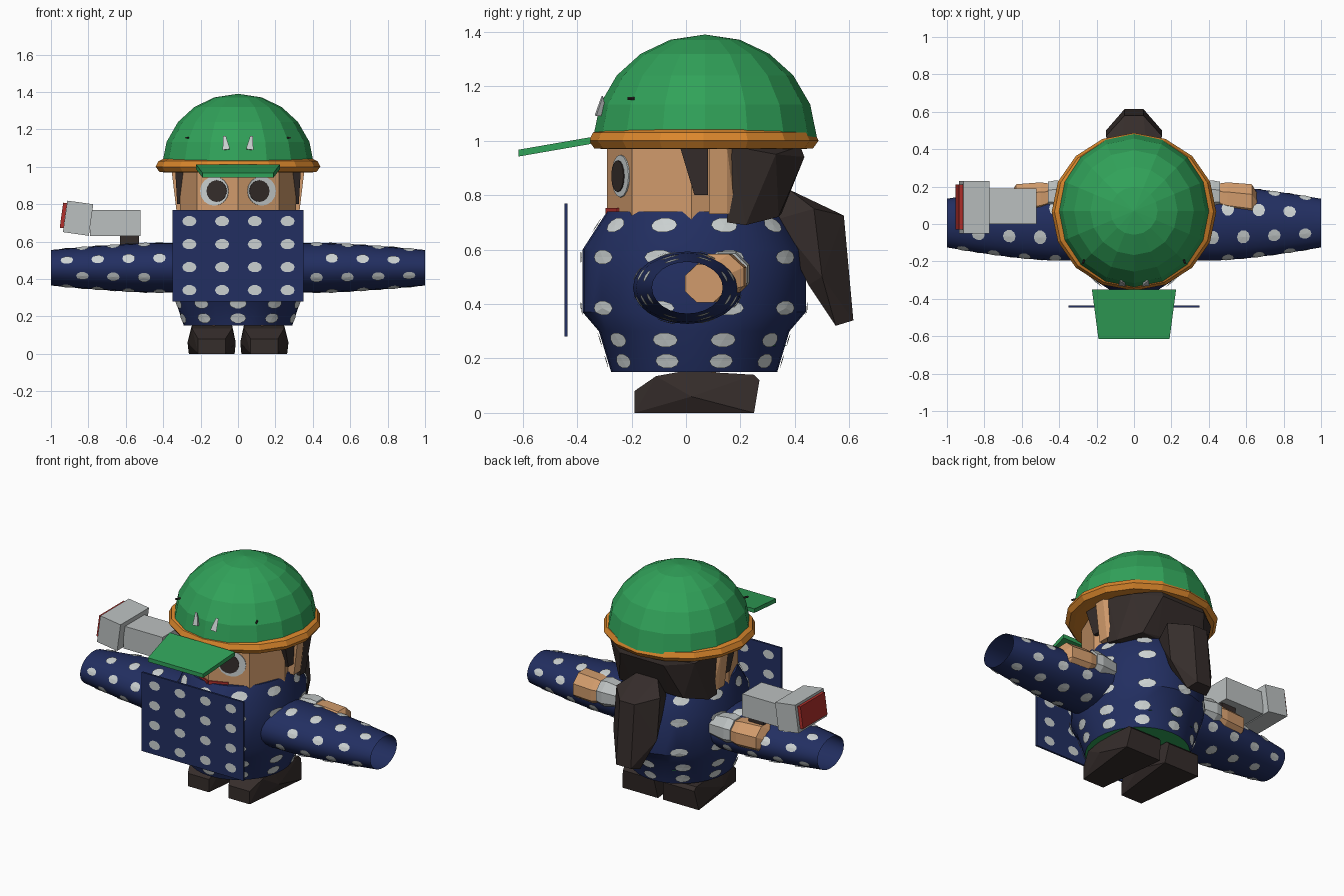
import bpy, bmesh
from math import sin, cos, pi, radians
from mathutils import Vector, Matrix

if "Cube" in bpy.data.objects:
    bpy.data.objects.remove(bpy.data.objects["Cube"])


def material(name, rgb):
    m = bpy.data.materials.new(name)
    m.use_nodes = True
    m.diffuse_color = (*rgb, 1)
    m.node_tree.nodes["Principled BSDF"].inputs["Base Color"].default_value = (*rgb, 1)
    return m


navy = material("navy cloth", (.016, .028, .12))
white = material("pale spot", (.60, .64, .64))
green = material("green", (.03, .36, .10))
orange = material("orange", (.70, .24, .025))
skin = material("skin", (.64, .33, .15))
dark = material("dark brown", (.036, .026, .024))
grey = material("grey metal", (.50, .53, .53))
red = material("red", (.45, .03, .025))


def finish(name, bm, mats, smooth=False, fix=True):
    if fix:
        bmesh.ops.recalc_face_normals(bm, faces=bm.faces[:])
    me = bpy.data.meshes.new(name)
    bm.to_mesh(me)
    bm.free()
    for m in mats if isinstance(mats, list) else [mats]:
        me.materials.append(m)
    ob = bpy.data.objects.new(name, me)
    bpy.context.collection.objects.link(ob)
    if smooth:
        bpy.ops.object.select_all(action='DESELECT')
        ob.select_set(True)
        bpy.context.view_layer.objects.active = ob
        bpy.ops.object.shade_smooth_by_angle(angle=radians(30))
    return ob


def ring(c, u, v, n, phase=0):
    """Points of an ellipse round c with half axes u and v."""
    c, u, v = Vector(c), Vector(u), Vector(v)
    return [c + u * cos(2 * pi * (i + phase) / n) + v * sin(2 * pi * (i + phase) / n) for i in range(n)]


def zring(z, rx, ry, cy, n, phase=0):
    return ring((0, cy, z), (rx, 0, 0), (0, ry, 0), n, phase)


def xring(x, y, z, ry, rz, n, phase=0):
    return ring((x, y, z), (0, ry, 0), (0, 0, rz), n, phase)


def loft(name, rings, mats, caps=True, smooth=False):
    bm = bmesh.new()
    vs = [[bm.verts.new(p) for p in r] for r in rings]
    n = len(vs[0])
    for a, b in zip(vs, vs[1:]):
        for i in range(n):
            bm.faces.new((a[i], a[(i + 1) % n], b[(i + 1) % n], b[i]))
    if caps:
        bm.faces.new(vs[0])
        bm.faces.new(vs[-1])
    bmesh.ops.remove_doubles(bm, verts=bm.verts[:], dist=.0005)
    return finish(name, bm, mats, smooth)


def hull(name, pts, mat):
    bm = bmesh.new()
    for p in pts:
        bm.verts.new(p)
    bmesh.ops.convex_hull(bm, input=bm.verts[:])
    return finish(name, bm, mat)


def box(name, lo, hi, mat, tilt=0):
    lo, hi = Vector(lo), Vector(hi)
    bm = bmesh.new()
    bmesh.ops.create_cube(bm, size=1)
    bmesh.ops.scale(bm, vec=hi - lo, verts=bm.verts[:])
    bmesh.ops.rotate(bm, matrix=Matrix.Rotation(tilt, 3, 'Y'), verts=bm.verts[:])
    bmesh.ops.translate(bm, vec=(lo + hi) / 2, verts=bm.verts[:])
    return finish(name, bm, mat)


def spots(name, surface, centres, du, dv):
    """Thin round patches that follow a surface(u, v)."""
    bm = bmesh.new()
    for u, v in centres:
        mid = bm.verts.new(surface(u, v))
        rim = [bm.verts.new(surface(u + du * cos(a * pi / 5), v + dv * sin(a * pi / 5))) for a in range(10)]
        for i in range(10):
            bm.faces.new((mid, rim[i], rim[(i + 1) % 10]))
    return finish(name, bm, white, fix=False)


# Tunic: lathe-like body with a green underside
PROFILE = [(.15, .29, .305), (.30, .34, .35), (.37, .35, .41), (.60, .35, .41), (.74, .30, .32)]
tunic = loft("tunic", [zring(z, rx, ry, .03, 32) for z, rx, ry in PROFILE], [navy, green], smooth=True)
for f in tunic.data.polygons:
    f.material_index = int(f.normal.z < -.9)


def tunic_surface(a, z):
    for (z0, x0, y0), (z1, x1, y1) in zip(PROFILE, PROFILE[1:]):
        if z <= z1:
            break
    t = (z - z0) / (z1 - z0)
    return Vector(((x0 + (x1 - x0) * t + .007) * cos(a), .03 + (y0 + (y1 - y0) * t + .007) * sin(a), z))


rows = (.19, .268, .385, .572, .69)
spots("tunic_spots", tunic_surface, [(radians(18 + 36 * k), z) for z in rows for k in range(10)], .14, .027)

# Sash edge showing at the back of the tunic
hull("sash", zring(.245, .30, .30, .068, 12) + zring(.255, .30, .30, .06, 12)
     + [(x, .31, .28) for x in (-.12, .12)], green)

# Front cloth panel with spots on both sides
box("front_panel", (-.35, -.447, .28), (.35, -.435, .77), navy)
grid = [(-.26 + .175 * i, .34 + .123 * j) for i in range(4) for j in range(4)]
spots("panel_spots_front", lambda x, z: (x, -.45, z), grid, .038, .028)
spots("panel_spots_back", lambda x, z: (-x, -.432, z), grid, .038, .028)

# Shoes
for side, s in (("left", 1), ("right", -1)):
    outline = [(-.19, 0), (-.19, .08), (-.11, .135), (.0, .155), (.25, .14), (.27, .12), (.25, 0)]
    pts = []
    for y, z in outline:
        inset = .04 if z > .1 else .012
        taper = .05 if y < -.15 else 0
        pts += [(s * (.012 + inset * .5 + taper), y, z), (s * (.27 - inset * .6 - taper), y, z),
                (s * .012, .02, .06), (s * .27, .02, .06)]
    hull(side + "_shoe", pts, dark)
    hull(side + "_leg", ring((s * .13, .04, .13), (.07, 0, 0), (0, .07, 0), 8)
         + ring((s * .13, .04, .17), (.07, 0, 0), (0, .07, 0), 8), skin)

# Sleeves, hands and cuffs
for side, s in (("left", 1), ("right", -1)):
    def sleeve_radii(x):
        t = max(0, (x - .45) / .55)
        return .2 - .07 * t ** 1.4, .133 - .038 * t ** 1.4

    def sleeve_surface(x, a, grow=.005):
        ry, rz = sleeve_radii(x)
        return Vector((s * x, .005 + (ry + grow) * cos(s * a), .46 + (rz + grow) * sin(s * a)))

    loft(side + "_sleeve", [xring(s * x, .005, .46, *sleeve_radii(x), 24)
                            for x in (.2, .45, .6, .75, .88, 1)], navy, caps=False, smooth=True)
    centres = [(.42 + .165 * k + (.082 if j % 2 else 0), radians(22.5 + 45 * j))
               for j in range(8) for k in range(4 - j % 2)]
    spots(side + "_sleeve_spots", sleeve_surface, centres, .034, .2)
    loft(side + "_cuff", [xring(s * .30, .15, .51, .07, .07, 8, .5), xring(s * .42, .15, .51, .09, .09, 8, .5),
                          xring(s * .46, .15, .51, .082, .082, 8, .5)], grey)
    loft(side + "_hand", [xring(s * .44, .145, .505, .075, .075, 8, .5), xring(s * .50, .135, .50, .095, .09, 8, .5),
                          xring(s * .63, .12, .50, .10, .09, 8, .5), xring(s * .67, .07, .475, .08, .075, 8, .5)], skin)

# Hand-held device
box("device_grip", (-.63, .06, .52), (-.53, .14, .64), dark)
box("device_body", (-.79, 0, .63), (-.52, .19, .77), grey)
box("device_head", (-.925, -.05, .64), (-.785, .23, .81), grey, radians(8))
box("device_red_face", (-.944, -.03, .672), (-.924, .21, .807), red, radians(8))

# Head: octagonal, with an edge down the middle of the face
loft("head", [zring(z, .31, .31, .02, 8) for z in (.70, .99)], skin)


def face_plate(name, s, offset, z, half_w, half_h, lift, n, mat):
    """Thin plate lying on one of the two front faces of the head."""
    a = radians(22.5)
    normal, along = Vector((s * sin(a), -cos(a), 0)), Vector((s * cos(a), sin(a), 0))
    base = Vector((0, .02, z)) + normal * .2864 + along * offset
    u, v = along * half_w, Vector((0, 0, half_h))
    phase = .5 if n == 4 else 0
    loft(name, [ring(base, u, v, n, phase), ring(base + normal * lift, u, v, n, phase)], mat)


for side, s in (("left", 1), ("right", -1)):
    face_plate(side + "_eye", s, .017, .87, .082, .078, .005, 16, white)
    face_plate(side + "_pupil", s, .002, .87, .058, .058, .009, 16, dark)
    face_plate(side + "_mouth", s, -.06, .735, .08, .025, .008, 4, red)
    hull(side + "_sideburn", [(s * x, y, z) for x, z in ((.27, .97), (.335, .97), (.27, .80), (.325, .80))
                              for y in (-.02 + (.97 - z) * .3, .08)], dark)
    hull(side + "_ear", [(s * x, y, z) for x, z in ((.25, .98), (.355, .98), (.25, .73), (.325, .73))
                         for y in (.085, .15)] + [(s * .31, .18, z) for z in (.74, .98)], skin)

# Back hair and ponytail
hull("back_hair", [(s * x, y, z) for s in (-1, 1) for x, y, z in (
    (.33, .17, .98), (.32, .15, .70), (.31, .22, .69), (.22, .34, .72), (.29, .33, .95),
    (.15, .42, .98), (.15, .435, .94), (.12, .35, .73))], dark)
hull("ponytail", [(s * x, y, z) for s in (-1, 1) for x, y, z in (
    (.07, .38, .82), (.10, .33, .71), (.15, .47, .75), (.05, .58, .725), (.15, .50, .50),
    (.10, .45, .47), (.05, .615, .34), (.07, .55, .32))], dark)

# Helmet: dome, rim and visor
dome = [zring(1 + .39 * sin(radians(a)), .405 * cos(radians(a)) + .001, .41 * cos(radians(a)) + .001, .07, 16)
        for a in (2, 20, 38, 55, 72, 90)]
loft("helmet_dome", dome, green)
rim = [(.97, .39), (.972, .42), (1.0, .44), (1.03, .425), (1.042, .40)]
loft("helmet_rim", [zring(z, r, r - .018, .065, 16) for z, r in rim], orange)
hull("visor", [(s * w, y, z + t) for s in (-1, 1) for w, y, z in ((.225, -.35, .988), (.19, -.615, .942))
               for t in (0, .025)], green)

# Two small pale fangs and studs on the helmet
for side, s in (("left", 1), ("right", -1)):
    hull(side + "_helmet_fang", [(s * .043, -.335, 1.095), (s * .082, -.33, 1.09), (s * .055, -.29, 1.09),
                                 (s * .065, -.31, 1.165), (s * .08, -.305, 1.165)], white)
    hull(side + "_helmet_stud", ring((s * .265, -.19, 1.155), (.006, 0, 0), (0, 0, .006), 6)
         + ring((s * .277, -.215, 1.155), (.006, 0, 0), (0, 0, .006), 6), dark)
